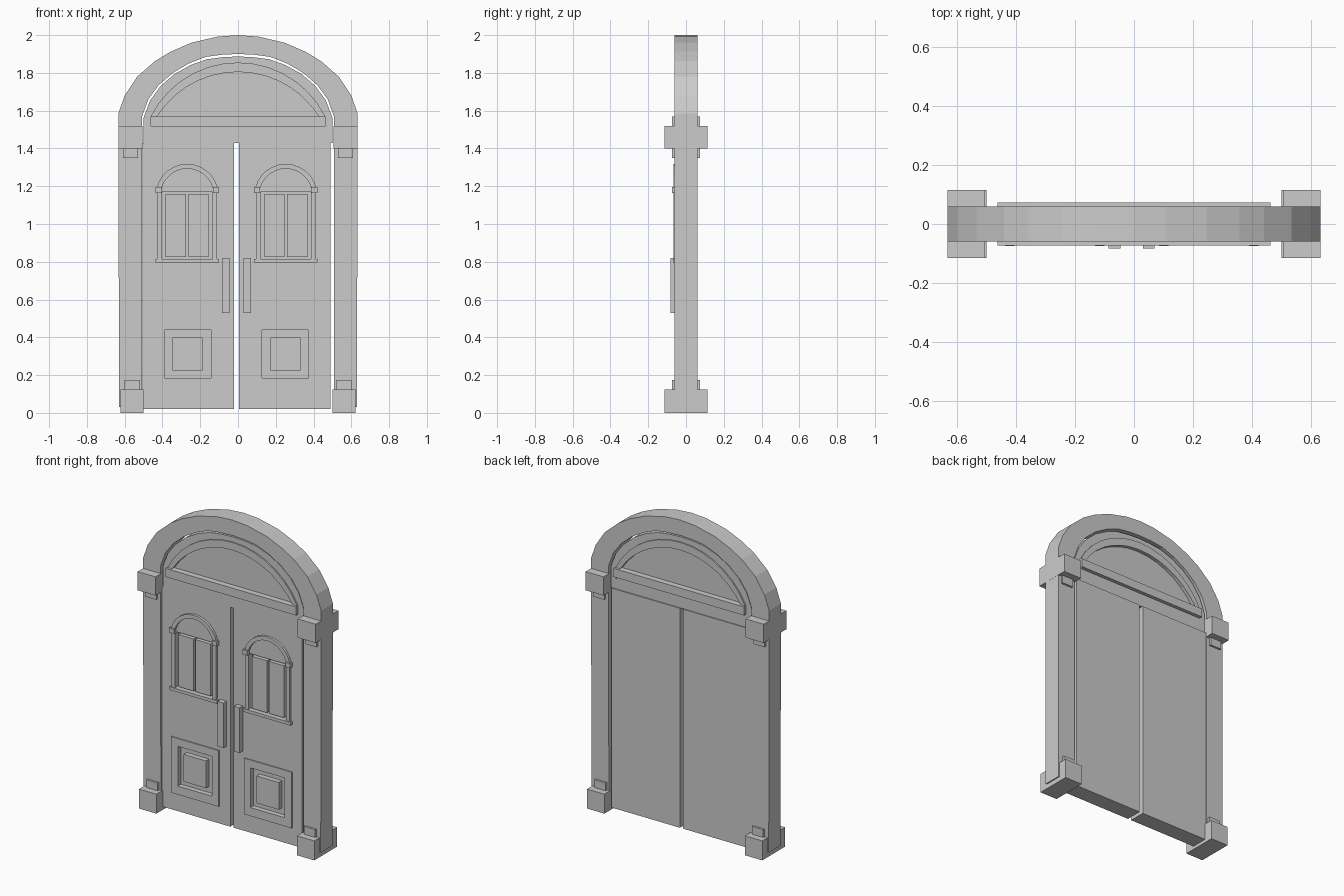
import bpy, bmesh, math

if "Cube" in bpy.data.objects:
    bpy.data.objects.remove(bpy.data.objects["Cube"])

def prism(name, pts, y0, y1):
    """Extrude an (x, z) outline from y0 to y1."""
    bm = bmesh.new()
    f = bm.faces.new([bm.verts.new((x, y0, z)) for x, z in pts])
    r = bmesh.ops.extrude_face_region(bm, geom=[f])
    for v in r["geom"]:
        if isinstance(v, bmesh.types.BMVert):
            v.co.y = y1
    bmesh.ops.recalc_face_normals(bm, faces=bm.faces)
    me = bpy.data.meshes.new(name)
    bm.to_mesh(me)
    bm.free()
    ob = bpy.data.objects.new(name, me)
    bpy.context.collection.objects.link(ob)
    return ob

def box(name, x0, x1, y0, y1, z0, z1):
    return prism(name, [(x0, z0), (x1, z0), (x1, z1), (x0, z1)], y0, y1)

def arc(cx, half, z0, z1, n=14):
    """Circular segment from right to left, half-width and rise given."""
    h = z1 - z0
    r = (half * half + h * h) / (2 * h)
    a = math.asin(min(1, half / r))
    if h > half:
        a = math.pi - a
    return [(cx + r * math.sin(a - 2 * a * i / n),
             z1 - r + r * math.cos(a - 2 * a * i / n)) for i in range(n + 1)]

def mirrored(half):
    return half + [(-x, z) for x, z in reversed(half[:-1])]

def cut(ob, x0, x1, y0, y1, z0, z1):
    c = box("recess_cutter", x0, x1, y0, y1, z0, z1)
    c.hide_render = True
    c.hide_viewport = True
    m = ob.modifiers.new("recess", "BOOLEAN")
    m.operation, m.object, m.solver = "DIFFERENCE", c, "EXACT"

# arched surround with legs
outer = mirrored([(.63, .03), (.633, 1.586), (.60, 1.68), (.534, 1.78), (.44, 1.862),
                  (.357, 1.912), (.246, 1.96), (.108, 1.992), (0, 2.0)])
inner = mirrored([(.507, .03), (.508, 1.57), (.475, 1.66), (.42, 1.735), (.345, 1.80),
                  (.26, 1.85), (.17, 1.885), (.08, 1.897), (0, 1.90)])
prism("door_surround", outer + inner[::-1], -.06, .06)

# plinths and capitals
for s in (-1, 1):
    for name, a, b, d, z0, z1 in (("plinth", .50, .623, .115, 0, .125),
                                  ("plinth_step", .52, .60, .073, .125, .175),
                                  ("capital", .505, .633, .115, 1.40, 1.52),
                                  ("capital_step", .53, .61, .073, 1.35, 1.40)):
        box(name, *sorted((s * a, s * b)), -d, d, z0, z1)

# fanlight above the doors: rim, moulding, panel and bar
rim_top = mirrored([(.499, 1.43), (.499, 1.565), (.465, 1.655), (.41, 1.73), (.335, 1.795),
                    (.25, 1.842), (.165, 1.872), (.08, 1.883), (0, 1.887)])
mould_out = arc(0, .462, 1.57, 1.855)
mould_in = arc(0, .428, 1.57, 1.805)
prism("fanlight_rim", rim_top + [(-.46, 1.43), (-.46, 1.57)] + mould_out[::-1] + [(.46, 1.43)], -.05, .05)
prism("fanlight_moulding", mould_out + mould_in[::-1], -.058, .058)
prism("fanlight_panel", mould_in, -.035, .035)
box("fanlight_base", -.46, .46, -.05, .05, 1.43, 1.57)
box("fanlight_bar", -.463, .463, -.073, .073, 1.515, 1.57)

# two door leaves, mirrored about the slit between them
for s in (-1, 1):
    def X(x):
        return s * x - .008

    def part(name, x0, x1, y0, y1, z0, z1):
        return box(name, *sorted((X(x0), X(x1))), y0, y1, z0, z1)

    leaf = part("door_leaf", .012, .497, -.05, .057, .02, 1.43)

    # recesses for window and lower panel
    for x0, x1, z0, z1 in ((.127, .395, .815, 1.17), (.136, .38, .185, .44)):
        cut(leaf, *sorted((X(x0), X(x1))), -.1, -.025, z0, z1)

    # lower panel border and raised field
    for x0, x1, z0, z1 in ((.09, .43, .13, .185), (.09, .43, .44, .49),
                           (.09, .136, .185, .44), (.38, .43, .185, .44)):
        part("panel_border", x0, x1, -.057, -.04, z0, z1)
    part("panel_field", .18, .338, -.057, -.02, .225, .40)

    # window casing, sill and panes
    part("window_sill", .092, .43, -.07, -.04, .795, .815)
    part("window_jamb", .102, .127, -.065, -.02, .815, 1.165)
    part("window_jamb", .395, .42, -.065, -.02, .815, 1.165)
    part("window_pane", .147, .255, -.057, -.02, .825, 1.16)
    part("window_pane", .267, .375, -.057, -.02, .825, 1.16)

    # arched window hood with end blocks
    hood_out = arc(X(.261), .162, 1.19, 1.318, 12)
    hood_in = arc(X(.261), .135, 1.19, 1.293, 12)
    prism("window_hood", hood_out + hood_in[::-1], -.066, -.04)
    for x0 in (.092, .397):
        part("hood_block", x0, x0 + .033, -.074, -.04, 1.165, 1.195)

    # pull handle
    part("handle", .038, .078, -.083, -.04, .53, .82)
